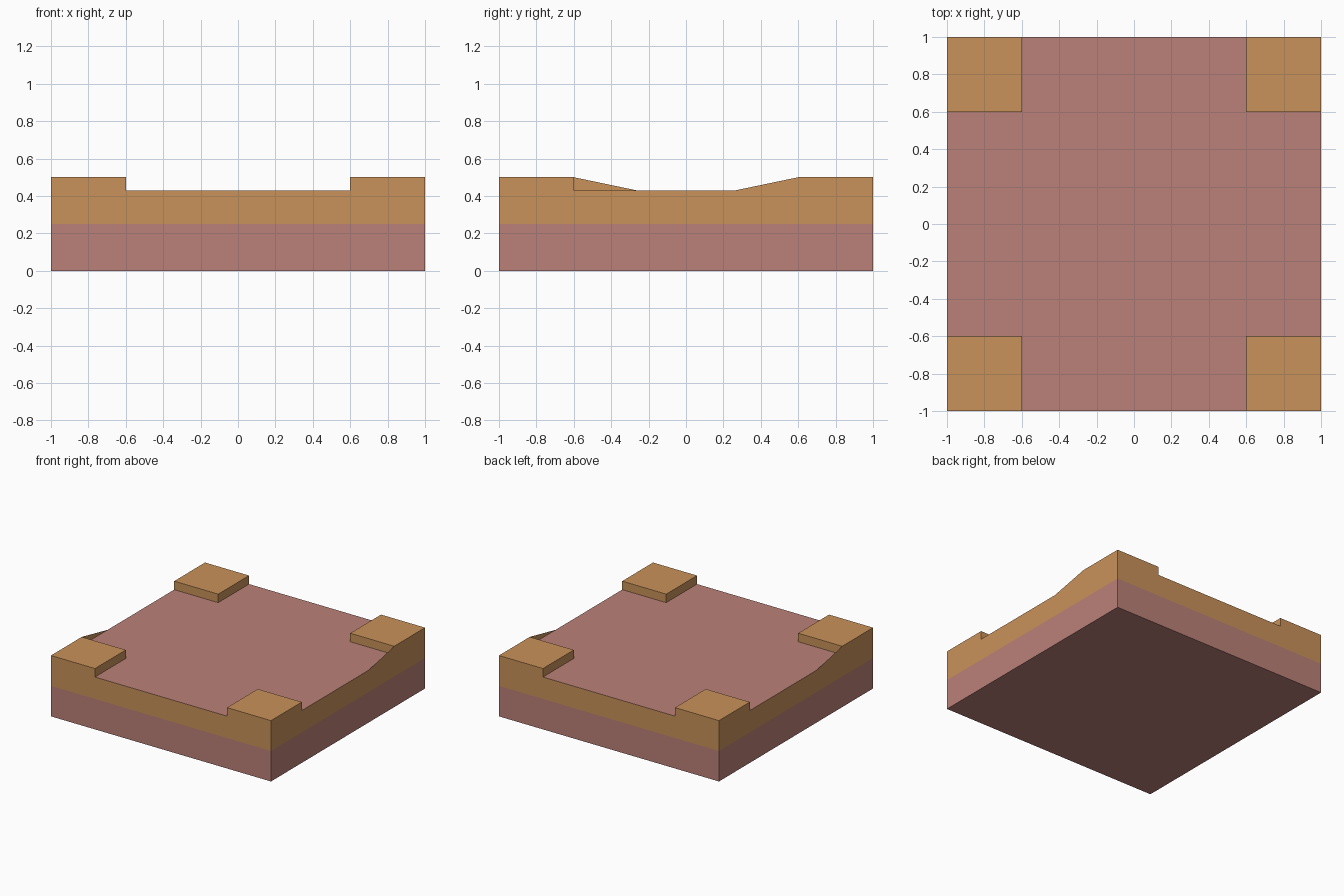
import bpy, bmesh

if "Cube" in bpy.data.objects:
    bpy.data.objects.remove(bpy.data.objects["Cube"])

def material(name, srgb):
    m = bpy.data.materials.new(name)
    lin = [((c / 255 + 0.055) / 1.055) ** 2.4 for c in srgb]
    m.diffuse_color = (*lin, 1)
    m.use_nodes = True
    m.node_tree.nodes["Principled BSDF"].inputs["Base Color"].default_value = m.diffuse_color
    return m

PINK = material("dusty pink", (187, 129, 121))
ORANGE = material("ochre", (201, 146, 90))
BAND, FLOOR, TOP = 0.25, 0.43, 0.5   # colour change, recessed top, corner top

def finish(name, bm, mats):
    me = bpy.data.meshes.new(name)
    bm.to_mesh(me)
    bm.free()
    for m in mats:
        me.materials.append(m)
    ob = bpy.data.objects.new(name, me)
    bpy.context.collection.objects.link(ob)
    return ob

def box(lo, hi):
    bm = bmesh.new()
    bmesh.ops.create_cube(bm, size=1)
    for v in bm.verts:
        v.co = [(a + b) / 2 + c * (b - a) for a, b, c in zip(lo, hi, v.co)]
    bm.normal_update()
    return bm

# Slab: pink base and top, ochre upper band on the sides
bm = box((-1, -1, 0), (1, 1, FLOOR))
bmesh.ops.bisect_plane(bm, geom=bm.verts[:] + bm.edges[:] + bm.faces[:],
                       plane_co=(0, 0, BAND), plane_no=(0, 0, 1))
bm.normal_update()
for f in bm.faces:
    side = abs(f.normal.z) < 0.5
    f.material_index = int(side and f.calc_center_median().z > BAND)
finish("slab", bm, [PINK, ORANGE])

# Four raised corner blocks, open underneath where they meet the slab
for sx, nx in ((-1, "left"), (1, "right")):
    for sy, ny in ((-1, "front"), (1, "back")):
        xs, ys = sorted((sx, 0.6 * sx)), sorted((sy, 0.6 * sy))
        bm = box((xs[0], ys[0], FLOOR), (xs[1], ys[1], TOP))
        bmesh.ops.delete(bm, geom=[f for f in bm.faces if f.normal.z < -0.5],
                         context='FACES_ONLY')
        finish(f"corner_block_{ny}_{nx}", bm, [ORANGE])

# Flat sloping fins beside the back right and front left blocks
for s, name in ((1, "right"), (-1, "left")):
    bm = bmesh.new()
    pts = [(s, 0.265 * s, FLOOR), (s, 0.6 * s, FLOOR), (s, 0.6 * s, TOP)]
    bm.faces.new([bm.verts.new(p) for p in pts])
    finish(f"sloping_fin_{name}", bm, [ORANGE])
